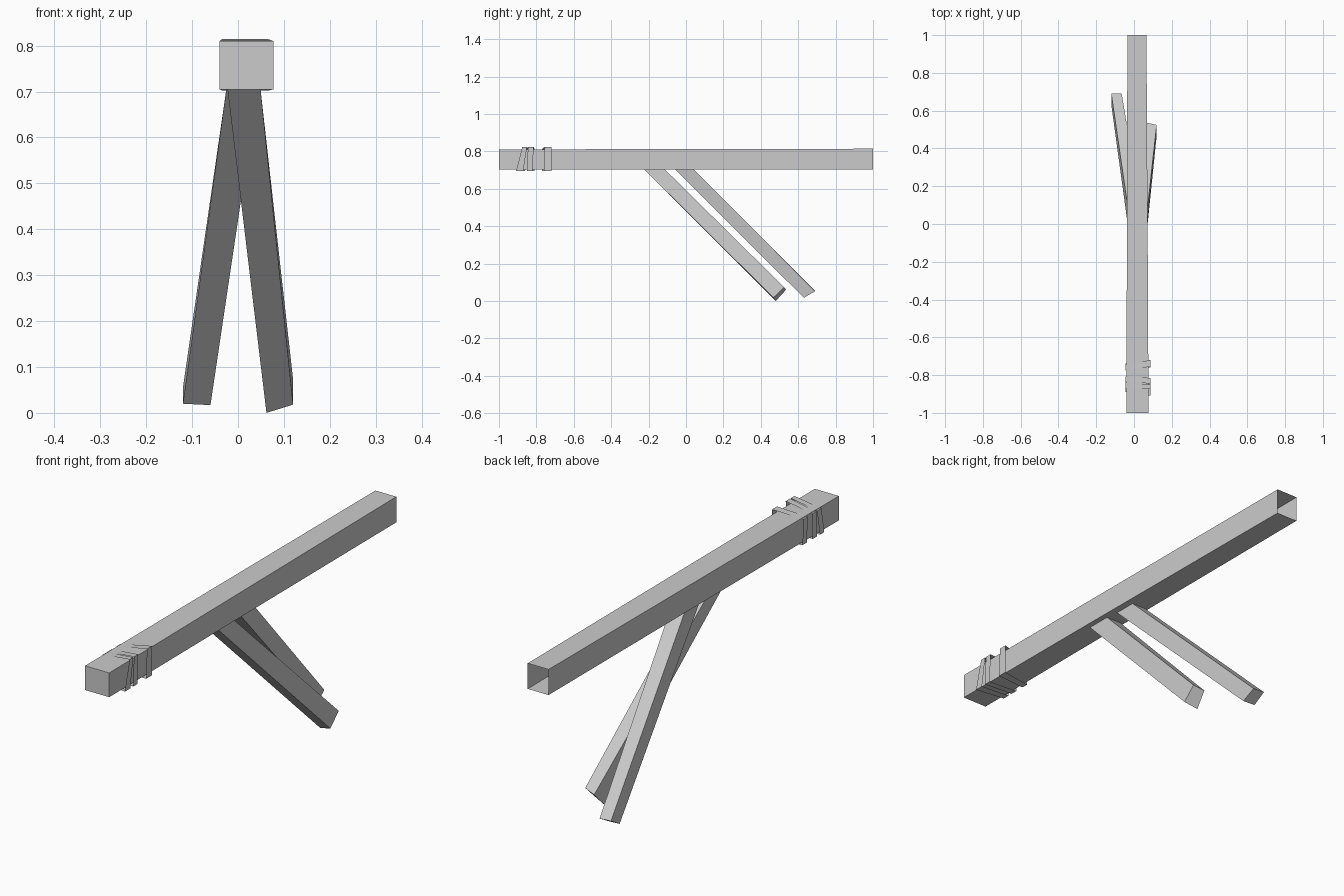
import bpy
import bmesh

cube = bpy.data.objects.get("Cube")
if cube:
    bpy.data.objects.remove(cube, do_unlink=True)

grey = bpy.data.materials.new("plain grey")
grey.use_nodes = True
grey.diffuse_color = (0.6, 0.6, 0.6, 1)
grey.node_tree.nodes["Principled BSDF"].inputs["Base Color"].default_value = (0.6, 0.6, 0.6, 1)


def loft(name, loops, cap_start=False, cap_end=False):
    """Join matching four-point loops into a flat-sided tube."""
    bm = bmesh.new()
    rows = [[bm.verts.new(p) for p in loop] for loop in loops]
    for a, b in zip(rows, rows[1:]):
        for i in range(4):
            j = (i + 1) % 4
            bm.faces.new((a[i], a[j], b[j], b[i]))
    if cap_start:
        bm.faces.new(rows[0][::-1])
    if cap_end:
        bm.faces.new(rows[-1])
    bmesh.ops.recalc_face_normals(bm, faces=bm.faces)
    mesh = bpy.data.meshes.new(name)
    bm.to_mesh(mesh)
    bm.free()
    mesh.materials.append(grey)
    obj = bpy.data.objects.new(name, mesh)
    bpy.context.collection.objects.link(obj)
    return obj


def section(y, left, right, bottom, top):
    return [(left, y, bottom), (right, y, bottom), (right, y, top), (left, y, top)]


# Long beam, closed at the front and open at the back
loft("beam", [section(-1, -0.04, 0.077, 0.704, 0.81),
              section(-0.2, -0.038, 0.073, 0.704, 0.812),
              section(1, -0.035, 0.066, 0.702, 0.814)], cap_start=True)

# Splayed legs running back and down, their tops sunk into the beam
loft("right_leg", [
    [(-0.024, -0.07, 0.715), (0.044, -0.07, 0.715), (0.044, 0.03, 0.715), (-0.024, 0.03, 0.715)],
    [(-0.12, 0.63, 0.02), (-0.06, 0.63, 0.017), (-0.065, 0.69, 0.052), (-0.12, 0.69, 0.055)],
], True, True)
loft("left_leg", [
    [(-0.024, -0.235, 0.715), (0.048, -0.235, 0.715), (0.048, -0.125, 0.715), (-0.024, -0.125, 0.715)],
    [(0.062, 0.48, 0.0), (0.12, 0.467, 0.018), (0.12, 0.525, 0.073), (0.07, 0.535, 0.06)],
], True, True)


# Thin wrappings round the front: y of the near and far edge at each corner,
# in the order bottom -x, bottom +x, top +x, top -x
corners = [(-0.046, 0.696), (0.088, 0.696), (0.088, 0.824), (-0.046, 0.807)]
wraps = {
    "inner_wrap": [(-0.77, -0.74), (-0.76, -0.72), (-0.755, -0.72), (-0.775, -0.745)],
    "middle_wrap": [(-0.84, -0.81), (-0.85, -0.82), (-0.845, -0.815), (-0.835, -0.807)],
    "outer_wrap": [(-0.89, -0.86), (-0.908, -0.87), (-0.875, -0.85), (-0.87, -0.84)],
}
for name, edges in wraps.items():
    loft(name, [[(x, e[k], z) for (x, z), e in zip(corners, edges)] for k in (0, 1)])
